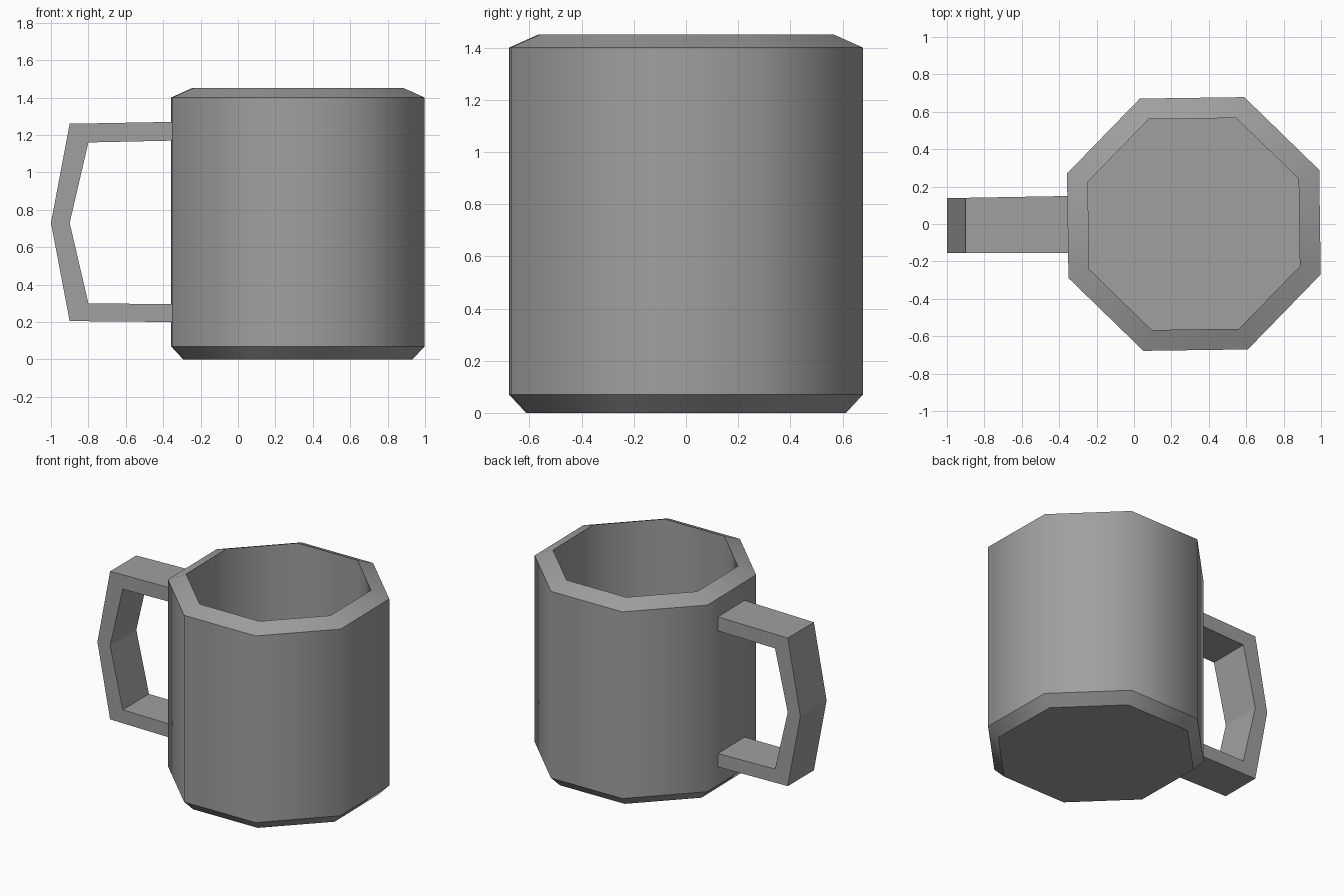
import bpy, bmesh, math

cube = bpy.data.objects.get("Cube")
if cube:
    bpy.data.objects.remove(cube, do_unlink=True)

grey = bpy.data.materials.new("plain_grey")
grey.use_nodes = True
colour = (0.35, 0.35, 0.35, 1)
grey.diffuse_color = colour
grey.node_tree.nodes["Principled BSDF"].inputs["Base Color"].default_value = colour


def finish(bm, name):
    bmesh.ops.recalc_face_normals(bm, faces=bm.faces)
    mesh = bpy.data.meshes.new(name)
    bm.to_mesh(mesh)
    bm.free()
    mesh.materials.append(grey)
    obj = bpy.data.objects.new(name, mesh)
    bpy.context.collection.objects.link(obj)
    return obj


# Cup: stacked eight-sided rings (radius, height), outside up and inside down
SIDES = 8
CENTRE_X = 0.32
TURN = math.radians(0.8)
profile = [(0.66, 0), (0.73, 0.07), (0.73, 1.4), (0.61, 1.45), (0.61, 0.1)]
bm = bmesh.new()
rings = []
for radius, height in profile:
    angles = [TURN + math.tau * (i + 0.5) / SIDES for i in range(SIDES)]
    rings.append([bm.verts.new((CENTRE_X + radius * math.cos(a),
                                radius * math.sin(a), height)) for a in angles])
for low, high in zip(rings, rings[1:]):
    for i in range(SIDES):
        j = (i + 1) % SIDES
        bm.faces.new((low[i], low[j], high[j], high[i])).smooth = True
bm.faces.new(rings[0])
bm.faces.new(rings[-1])
# Walls blend round the cup, while the ring edges stay crisp
for ring in rings:
    for i in range(SIDES):
        bm.edges.get((ring[i], ring[(i + 1) % SIDES])).smooth = False
finish(bm, "cup")

# Handle: angular strap, paired outer and inner points in the xz plane
outer = [(-0.34, 1.27), (-0.9, 1.26), (-1, 0.73), (-0.9, 0.205), (-0.34, 0.2)]
inner = [(-0.34, 1.17), (-0.8, 1.16), (-0.9, 0.73), (-0.8, 0.3), (-0.34, 0.295)]
bm = bmesh.new()
sections = []
for (ox, oz), (ix, iz) in zip(outer, inner):
    back = 0.14 if ox < -0.5 else 0.15
    sections.append([bm.verts.new(p) for p in (
        (ox, -0.155, oz), (ox, back, oz), (ix, back, iz), (ix, -0.155, iz))])
for a, b in zip(sections, sections[1:]):
    for i in range(4):
        j = (i + 1) % 4
        bm.faces.new((a[i], a[j], b[j], b[i]))
bm.faces.new(sections[0])
bm.faces.new(sections[-1])
finish(bm, "handle")
